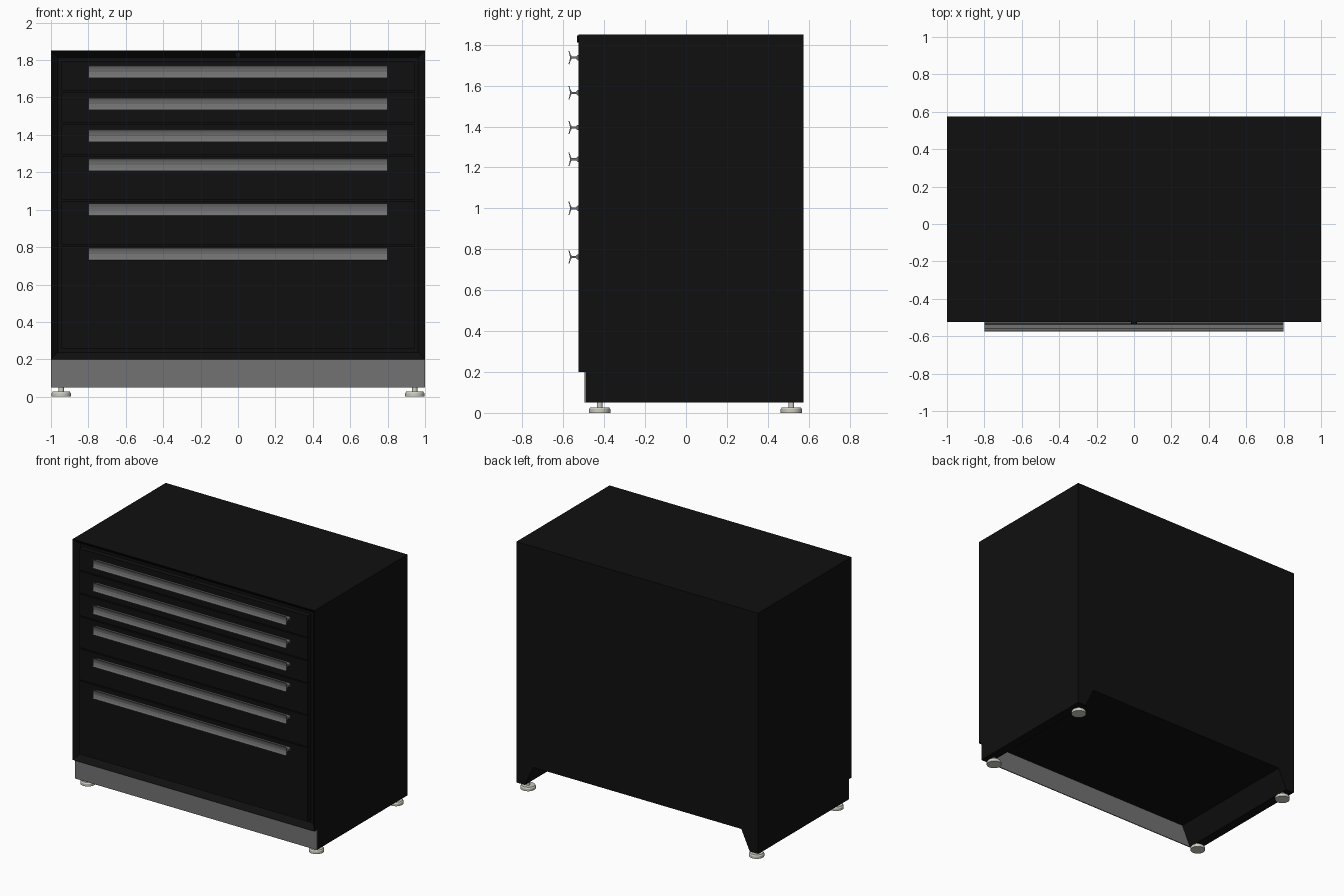
import bpy, bmesh
from mathutils import Matrix

if "Cube" in bpy.data.objects:
    bpy.data.objects.remove(bpy.data.objects["Cube"])


def material(name, color):
    m = bpy.data.materials.new(name)
    m.diffuse_color = (*color, 1)
    m.use_nodes = True
    m.node_tree.nodes["Principled BSDF"].inputs["Base Color"].default_value = m.diffuse_color
    return m


BLACK = material("black_paint", (0.005, 0.005, 0.005))
GREY = material("grey_metal", (0.17, 0.17, 0.17))
PALE = material("foot_plastic", (0.62, 0.61, 0.54))


def finish(bm, name, mat, smooth=False):
    bmesh.ops.recalc_face_normals(bm, faces=bm.faces)
    me = bpy.data.meshes.new(name)
    bm.to_mesh(me)
    bm.free()
    me.materials.append(mat)
    ob = bpy.data.objects.new(name, me)
    bpy.context.collection.objects.link(ob)
    if smooth:
        bpy.context.view_layer.objects.active = ob
        ob.select_set(True)
        bpy.ops.object.shade_smooth_by_angle(angle=0.6)
        ob.select_set(False)
    return ob


def box_bm(x0, x1, y0, y1, z0, z1):
    bm = bmesh.new()
    mat = Matrix.Translation(((x0 + x1) / 2, (y0 + y1) / 2, (z0 + z1) / 2)) \
        @ Matrix.Diagonal((x1 - x0, y1 - y0, z1 - z0, 1))
    bmesh.ops.create_cube(bm, size=1, matrix=mat)
    return bm


def prism(name, points, direction, mat):
    """Extrude a closed 3D outline along a vector."""
    bm = bmesh.new()
    face = bm.faces.new([bm.verts.new(p) for p in points])
    new = bmesh.ops.extrude_face_region(bm, geom=[face])["geom"]
    # Keep the starting cap so that the solid is closed
    if not face.is_valid or len(bm.faces) < len(points) + 2:
        bm.faces.new([v for v in bm.verts][:len(points)])
    verts = [g for g in new if isinstance(g, bmesh.types.BMVert)]
    bmesh.ops.translate(bm, verts=verts, vec=direction)
    return finish(bm, name, mat)


FRONT, BACK = -0.525, 0.575

# Cabinet housing with a recessed drawer opening
bm = box_bm(-1, 1, FRONT, BACK, 0.2, 1.85)
front = min(bm.faces, key=lambda f: f.calc_center_median().y)
bmesh.ops.inset_region(bm, faces=[front], thickness=0.052)
bmesh.ops.translate(bm, verts=front.verts, vec=(0, 0.04, 0))
finish(bm, "cabinet_housing", BLACK)

# Drawer fronts, each with a full-length extruded handle
edges = [1.798, 1.63, 1.46, 1.29, 1.05, 0.81, 0.252]
handle_heights = [1.737, 1.565, 1.395, 1.24, 1.0, 0.762]
half = [(-0.570, 0.018), (-0.575, 0.032), (-0.571, 0.033), (-0.563, 0.012),
        (-0.558, 0.005), (-0.538, 0.005), (-0.530, 0.013), (-0.524, 0.013)]
profile = [(-0.567, 0)] + half + [(y, -z) for y, z in reversed(half)]
for i, h in enumerate(handle_heights):
    finish(box_bm(-0.943, 0.943, FRONT + 0.001, FRONT + 0.042,
                  edges[i + 1] + 0.004, edges[i] - 0.004),
           f"drawer_front_{i + 1}", BLACK)
    prism(f"drawer_handle_{i + 1}", [(-0.8, y, h + z) for y, z in profile],
          (1.6, 0, 0), GREY)

# Lock above the drawers
bm = bmesh.new()
bmesh.ops.create_cone(bm, cap_ends=True, segments=24, radius1=0.016, radius2=0.016,
                      depth=0.012, matrix=Matrix.Translation((0, FRONT - 0.003, 1.828))
                      @ Matrix.Rotation(1.5707963, 4, 'X'))
finish(bm, "lock", BLACK, True)

# Base: grey front plinth and two side rails with sloped inner faces
finish(box_bm(-1, 1, -0.497, -0.49, 0.05, 0.2), "front_plinth", GREY)
for s, side in ((-1, "left"), (1, "right")):
    prism(f"{side}_base_rail",
          [(s * x, -0.49, z) for x, z in ((1, 0.05), (1, 0.2), (0.86, 0.2), (0.93, 0.05))],
          (0, BACK + 0.49, 0), BLACK)

# Levelling feet: tapered pad and threaded stem
for sx, side in ((-1, "left"), (1, "right")):
    for y, end in ((-0.422, "front"), (0.515, "back")):
        bm = bmesh.new()
        for r1, r2, z0, z1 in ((0.052, 0.052, 0, 0.018), (0.052, 0.046, 0.018, 0.027),
                               (0.014, 0.014, 0.027, 0.06)):
            bmesh.ops.create_cone(bm, cap_ends=True, segments=32, radius1=r1, radius2=r2,
                                  depth=z1 - z0,
                                  matrix=Matrix.Translation((sx * 0.945, y, (z0 + z1) / 2)))
        finish(bm, f"{end}_{side}_foot", PALE, True)
